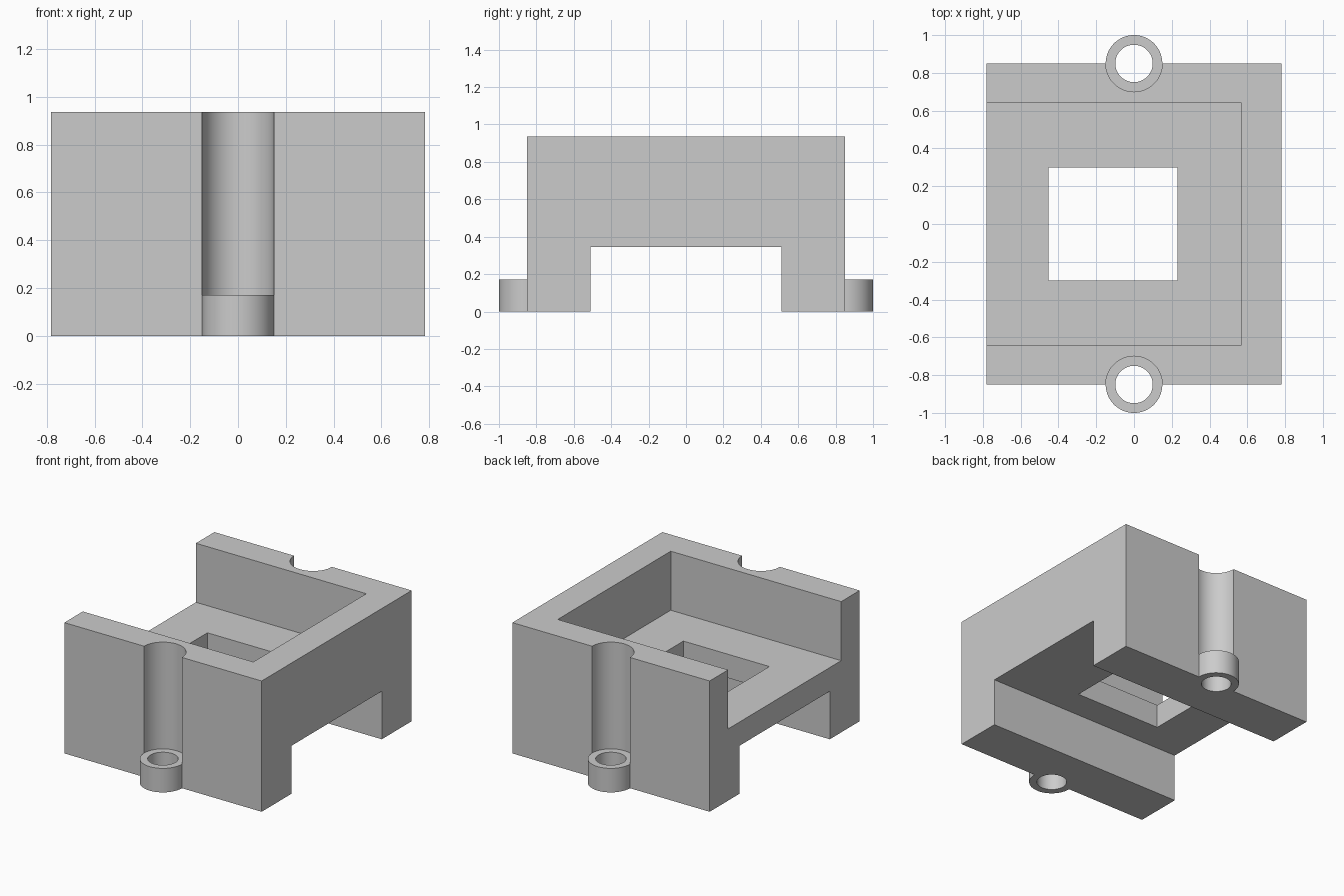
import bpy
import math
from mathutils import Vector

if "Cube" in bpy.data.objects:
    bpy.data.objects.remove(bpy.data.objects["Cube"])

# Main dimensions
HX, HY, TOP = 0.782, 0.849, 0.937      # housing half width, half depth, height
TUNNEL_Y, TUNNEL_Z = 0.511, 0.344      # tunnel under the floor
FLOOR_Z = 0.514                        # floor of the upper pocket
LUG_R, LUG_H, BORE_R = 0.15, 0.172, 0.099
OVER = 0.2                             # overshoot of the cutters

grey = bpy.data.materials.new("plain grey")
grey.diffuse_color = (0.6, 0.6, 0.6, 1)
grey.use_nodes = True
grey.node_tree.nodes["Principled BSDF"].inputs["Base Color"].default_value = grey.diffuse_color


def box(name, lo, hi):
    lo, hi = Vector(lo), Vector(hi)
    bpy.ops.mesh.primitive_cube_add(size=1, location=(lo + hi) / 2)
    ob = bpy.context.object
    ob.name = name
    ob.scale = hi - lo
    bpy.ops.object.transform_apply(location=True, rotation=True, scale=True)
    return ob


def cylinder(name, r, y, z0, z1):
    bpy.ops.mesh.primitive_cylinder_add(vertices=64, radius=r, depth=z1 - z0,
                                        location=(0, y, (z0 + z1) / 2))
    ob = bpy.context.object
    ob.name = name
    bpy.ops.object.transform_apply(location=True, rotation=True, scale=True)
    return ob


def combine(target, tool, operation):
    mod = target.modifiers.new(tool.name, 'BOOLEAN')
    mod.operation = operation
    mod.solver = 'EXACT'
    mod.object = tool
    bpy.ops.object.select_all(action='DESELECT')
    target.select_set(True)
    bpy.context.view_layer.objects.active = target
    bpy.ops.object.modifier_apply(modifier=mod.name)
    bpy.data.objects.remove(tool, do_unlink=True)


# Housing block
housing = box("housing", (-HX, -HY, 0), (HX, HY, TOP))

# Tunnel below, pocket above (open on the left side), window through the floor
combine(housing, box("tunnel", (-HX - OVER, -TUNNEL_Y, -OVER),
                     (HX + OVER, TUNNEL_Y, TUNNEL_Z)), 'DIFFERENCE')
combine(housing, box("pocket", (-HX - OVER, -0.64, FLOOR_Z),
                     (0.569, 0.64, TOP + OVER)), 'DIFFERENCE')
combine(housing, box("window", (-0.452, -0.299, 0.2),
                     (0.23, 0.299, 0.7)), 'DIFFERENCE')

# Screw lugs front and back: access groove, ring, bore
for y in (-0.85, 0.85):
    combine(housing, cylinder("groove", LUG_R, y, LUG_H, TOP + OVER), 'DIFFERENCE')
    combine(housing, cylinder("screw_lug", LUG_R, y, 0, LUG_H), 'UNION')
    combine(housing, cylinder("bore", BORE_R, y, -OVER, LUG_H + OVER), 'DIFFERENCE')

# Single colour, smooth only around the curved walls
housing.data.materials.clear()
housing.data.materials.append(grey)
for poly in housing.data.polygons:
    poly.material_index = 0
bpy.ops.object.select_all(action='DESELECT')
housing.select_set(True)
bpy.context.view_layer.objects.active = housing
bpy.ops.object.shade_smooth_by_angle(angle=math.radians(30))
